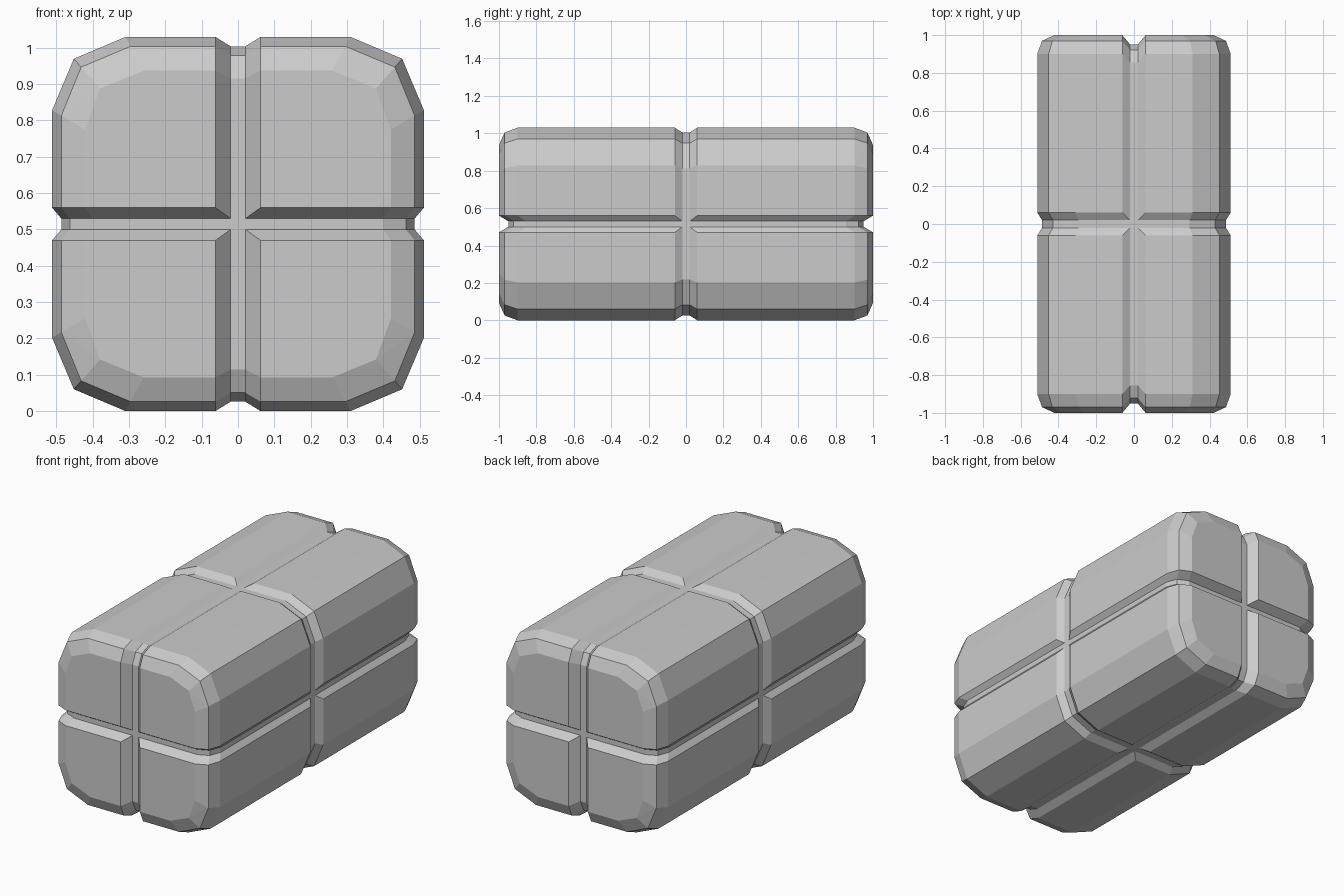
import bpy, bmesh
from math import radians
from itertools import product

if "Cube" in bpy.data.objects:
    bpy.data.objects.remove(bpy.data.objects["Cube"])

H = 0.515                                   # half height, also centre height
FULL = [(0.31, 0.515), (0.452, 0.455), (0.512, 0.313)]    # rounded x/z corner
END = [(0.26, 0.422), (0.38, 0.373), (0.421, 0.26)]       # corner at the end face


def octant(gx, gy, gz, k=1.0):
    """Points of one rounded eighth, cut off at planes gx, gy, gz and scaled by k."""
    pts = []
    for y, t in ((None, 0), (0.90, 0), (0.97, 0.28), (1.0, 1)):
        ring = [tuple(a + (b - a) * t for a, b in zip(p, q)) for p, q in zip(FULL, END)]
        yy = gy if y is None else y * k
        ring = [(x * k, z * k) for x, z in ring]
        ring = [(gx, gz), (gx, ring[0][1])] + ring + [(ring[-1][0], gz)]
        pts += [(x, yy, z) for x, z in ring]
    return pts


def add_hull(bm, pts):
    """Closed convex block around the points, with flat areas merged."""
    tmp = bmesh.new()
    for p in pts:
        tmp.verts.new(p)
    bmesh.ops.remove_doubles(tmp, verts=tmp.verts, dist=1e-5)
    res = bmesh.ops.convex_hull(tmp, input=tmp.verts)
    junk = {g for g in res["geom_interior"] + res["geom_unused"]
            if isinstance(g, bmesh.types.BMVert)}
    bmesh.ops.delete(tmp, geom=list(junk), context='VERTS')
    bmesh.ops.dissolve_limit(tmp, angle_limit=radians(1), verts=tmp.verts, edges=tmp.edges)
    bmesh.ops.recalc_face_normals(tmp, faces=tmp.faces)
    me = bpy.data.meshes.new("tmp")
    tmp.to_mesh(me)
    tmp.free()
    bm.from_mesh(me)
    bpy.data.meshes.remove(me)


def finish(name, bm):
    me = bpy.data.meshes.new(name)
    bm.to_mesh(me)
    bm.free()
    ob = bpy.data.objects.new(name, me)
    ob.location.z = H
    bpy.context.collection.objects.link(ob)
    return ob


def mirrored(pts, s):
    return [tuple(a * b for a, b in zip(p, s)) for p in pts]


signs = list(product((1, -1), repeat=3))

# groove floor: slightly smaller rounded block
core_bm = bmesh.new()
core_pts = octant(0.02, 0.02, 0.015, 0.95)
add_hull(core_bm, [p for s in signs for p in mirrored(core_pts, s)])
body = finish("block_body", core_bm)

# eight raised panels with sloped groove walls
panel_bm = bmesh.new()
panel_pts = octant(0.062, 0.06, 0.045) + octant(0.016, 0.016, 0.012, 0.945)
for s in signs:
    add_hull(panel_bm, mirrored(panel_pts, s))
panels = finish("raised_panels", panel_bm)

# join into a single skin
bpy.context.view_layer.update()
mod = body.modifiers.new("join_panels", 'BOOLEAN')
mod.operation = 'UNION'
mod.solver = 'EXACT'
mod.object = panels
bpy.context.view_layer.objects.active = body
bpy.ops.object.modifier_apply(modifier=mod.name)
bpy.data.objects.remove(panels)
